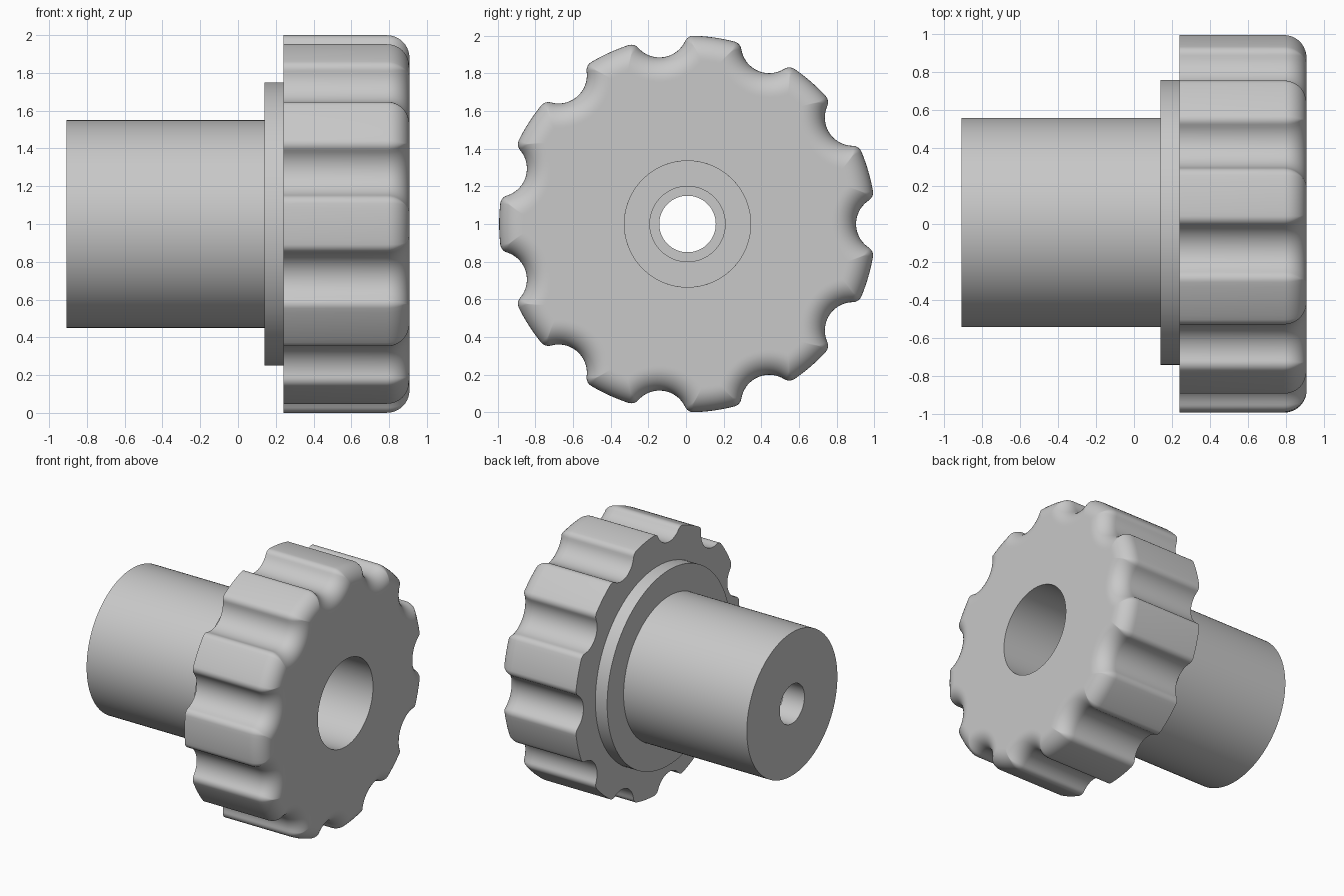
import bpy, bmesh, math
from math import sin, cos, pi, atan2, acos

cube = bpy.data.objects.get("Cube")
if cube:
    bpy.data.objects.remove(cube, do_unlink=True)

GRIPS = 11                 # finger scallops around the head
HEAD_R, EDGE_R = 1.0, 0.12
SCALLOP_R, SCALLOP_DIST, CORNER_R = 0.15, 1.045, 0.05
BACK, FRONT = 0.24, 0.908
BORE_R = 0.335
CENTRE_Y, CENTRE_Z = 0.008, 1.0

grey = bpy.data.materials.new("plain_grey")
grey.use_nodes = True
colour = (0.58, 0.58, 0.58, 1)
grey.diffuse_color = colour
grey.node_tree.nodes["Principled BSDF"].inputs["Base Color"].default_value = colour


def arc(cx, cy, r, a, b, n):
    return [(cx + r * cos(a + (b - a) * i / n), cy + r * sin(a + (b - a) * i / n))
            for i in range(n + 1)]


def circle(r, angles):
    return [(r * cos(a), r * sin(a)) for a in angles]


def scalloped(d):
    """Scalloped outline moved inwards by d."""
    r, s, f = HEAD_R - d, SCALLOP_R + d, max(CORNER_R - d, 0.004)
    q, c = r - f, SCALLOP_DIST
    phi = acos((q * q + c * c - (s + f) ** 2) / (2 * q * c))
    fx, fy = q * cos(phi), q * sin(phi)
    beta = atan2(fy, fx - c)
    half = (arc(c, 0, s, pi, beta, 9)
            + arc(fx, fy, f, beta - pi, phi, 6)[1:]
            + arc(0, 0, r, phi, pi / GRIPS, 4)[1:])
    sector = [(x, -y) for x, y in reversed(half[1:])] + half[:-1]
    ring = []
    for k in range(GRIPS):
        t = 2 * pi * k / GRIPS
        ring += [(x * cos(t) - y * sin(t), x * sin(t) + y * cos(t)) for x, y in sector]
    return ring


def ring_solid(name, rings):
    """Join a closed chain of (x, outline) rings into one solid around the x axis."""
    bm = bmesh.new()
    loops = [[bm.verts.new((x, a, b)) for a, b in pts] for x, pts in rings]
    n = len(loops[0])
    for k, lower in enumerate(loops):
        upper = loops[(k + 1) % len(loops)]
        for i in range(n):
            j = (i + 1) % n
            bm.faces.new((lower[i], lower[j], upper[j], upper[i]))
    bmesh.ops.recalc_face_normals(bm, faces=bm.faces)
    mesh = bpy.data.meshes.new(name)
    bm.to_mesh(mesh)
    bm.free()
    mesh.materials.append(grey)
    obj = bpy.data.objects.new(name, mesh)
    obj.location = (0, CENTRE_Y, CENTRE_Z)
    bpy.context.collection.objects.link(obj)
    bpy.ops.object.select_all(action='DESELECT')
    obj.select_set(True)
    bpy.context.view_layer.objects.active = obj
    bpy.ops.object.shade_smooth_by_angle(angle=math.radians(35))
    return obj


# Scalloped head with a rounded front edge and a wide bore
outline = scalloped(0)
angles = [atan2(b, a) for a, b in outline]
rings = [(BACK, circle(BORE_R, angles)), (BACK, outline)]
STEPS = 10
for i in range(STEPS + 1):
    t = pi / 2 * i / STEPS
    rings.append((FRONT - EDGE_R * (1 - sin(t)), scalloped(EDGE_R * (1 - cos(t)))))
rings.append((FRONT, scalloped(EDGE_R + 0.012)))     # keeps the front face flat
rings.append((FRONT, circle(BORE_R, angles)))
ring_solid("grip_head", rings)

# Shaft with collar and stepped bore, as one turned profile of (x, radius)
profile = [(BACK, BORE_R), (BACK, 0.75), (0.14, 0.75), (0.14, 0.55),
           (-0.908, 0.55), (-0.908, 0.15), (-0.73, 0.15), (-0.73, 0.2),
           (-0.2, 0.2), (-0.2, BORE_R)]
turn = [2 * pi * i / 128 for i in range(128)]
ring_solid("shaft_and_collar", [(x, circle(r, turn)) for x, r in profile])
